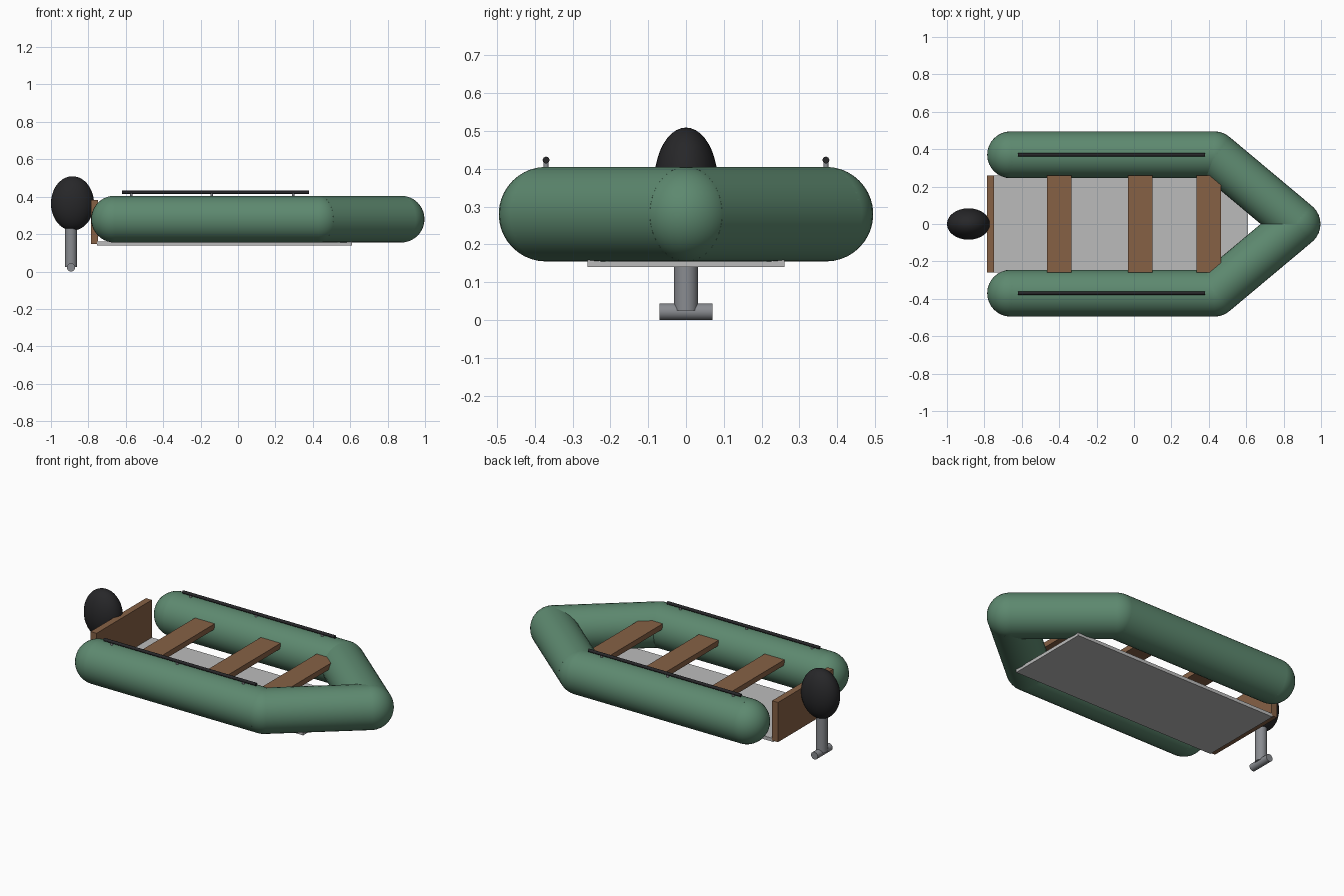
import bpy
import math
from mathutils import Vector

if "Cube" in bpy.data.objects:
    bpy.data.objects.remove(bpy.data.objects["Cube"])


def material(name, rgb):
    m = bpy.data.materials.new(name)
    m.diffuse_color = (*rgb, 1)
    m.use_nodes = True
    m.node_tree.nodes["Principled BSDF"].inputs["Base Color"].default_value = m.diffuse_color
    return m


GREEN = material("green_rubber", (0.11, 0.25, 0.16))
BROWN = material("brown_wood", (0.24, 0.12, 0.06))
BLACK = material("black_plastic", (0.02, 0.02, 0.022))
STEEL = material("steel", (0.25, 0.26, 0.28))
GREY = material("floor_grey", (0.5, 0.5, 0.5))


def finish(name, mat):
    ob = bpy.context.object
    ob.name = name
    ob.data.materials.append(mat)
    bpy.ops.object.transform_apply(location=False, rotation=False, scale=True)
    bpy.ops.object.shade_smooth_by_angle(angle=math.radians(35))
    return ob


def rod(name, a, b, r, mat, sides=32):
    a, b = Vector(a), Vector(b)
    d = b - a
    bpy.ops.mesh.primitive_cylinder_add(
        vertices=sides, radius=r, depth=d.length, location=(a + b) / 2,
        rotation=d.to_track_quat('Z', 'Y').to_euler())
    return finish(name, mat)


def ball(name, loc, radii, mat):
    bpy.ops.mesh.primitive_uv_sphere_add(segments=32, ring_count=20, radius=1, location=loc)
    bpy.context.object.scale = radii
    return finish(name, mat)


def box(name, lo, hi, mat):
    lo, hi = Vector(lo), Vector(hi)
    bpy.ops.mesh.primitive_cube_add(size=1, location=(lo + hi) / 2)
    bpy.context.object.scale = hi - lo
    return finish(name, mat)


# Inflatable hull: side tubes, angled bow tubes and rounded joints
R, Z, Y = 0.125, 0.28, 0.37
STERN_X, KNEE_X, BOW_X = -0.66, 0.43, 0.872
for side, s in (("left", 1), ("right", -1)):
    stern, knee, bow = (STERN_X, s * Y, Z), (KNEE_X, s * Y, Z), (BOW_X, 0, Z)
    rod(f"{side}_side_tube", stern, knee, R, GREEN)
    rod(f"{side}_bow_tube", knee, bow, R, GREEN)
    ball(f"{side}_stern_cap", stern, (R, R, R), GREEN)
    ball(f"{side}_bow_joint", knee, (R, R, R), GREEN)

    # Grab rail on three short posts
    rod(f"{side}_grab_rail", (-0.62, s * Y, 0.423), (0.38, s * Y, 0.423), 0.009, BLACK, 16)
    for i, x in enumerate((-0.57, -0.14, 0.295)):
        rod(f"{side}_rail_post_{i + 1}", (x, s * Y, 0.39), (x, s * Y, 0.42), 0.007, STEEL, 12)
ball("bow_cap", (BOW_X, 0, Z), (R, R, R), GREEN)

# Floor, transom and bench seats
box("floor", (-0.755, -0.26, 0.14), (0.61, 0.26, 0.16), GREY)
box("transom", (-0.787, -0.26, 0.147), (-0.748, 0.26, 0.383), BROWN)
for i, x in enumerate((-0.40, 0.033, 0.40)):
    box(f"seat_{i + 1}", (x - 0.065, -0.26, 0.32), (x + 0.065, 0.26, 0.352), BROWN)

# Outboard motor
ball("motor_cowl", (-0.885, 0, 0.364), (0.115, 0.084, 0.145), BLACK)
rod("motor_shaft", (-0.893, 0, 0.025), (-0.893, 0, 0.32), 0.032, STEEL)
rod("propeller_hub", (-0.893, -0.07, 0.022), (-0.893, 0.07, 0.022), 0.022, STEEL)
